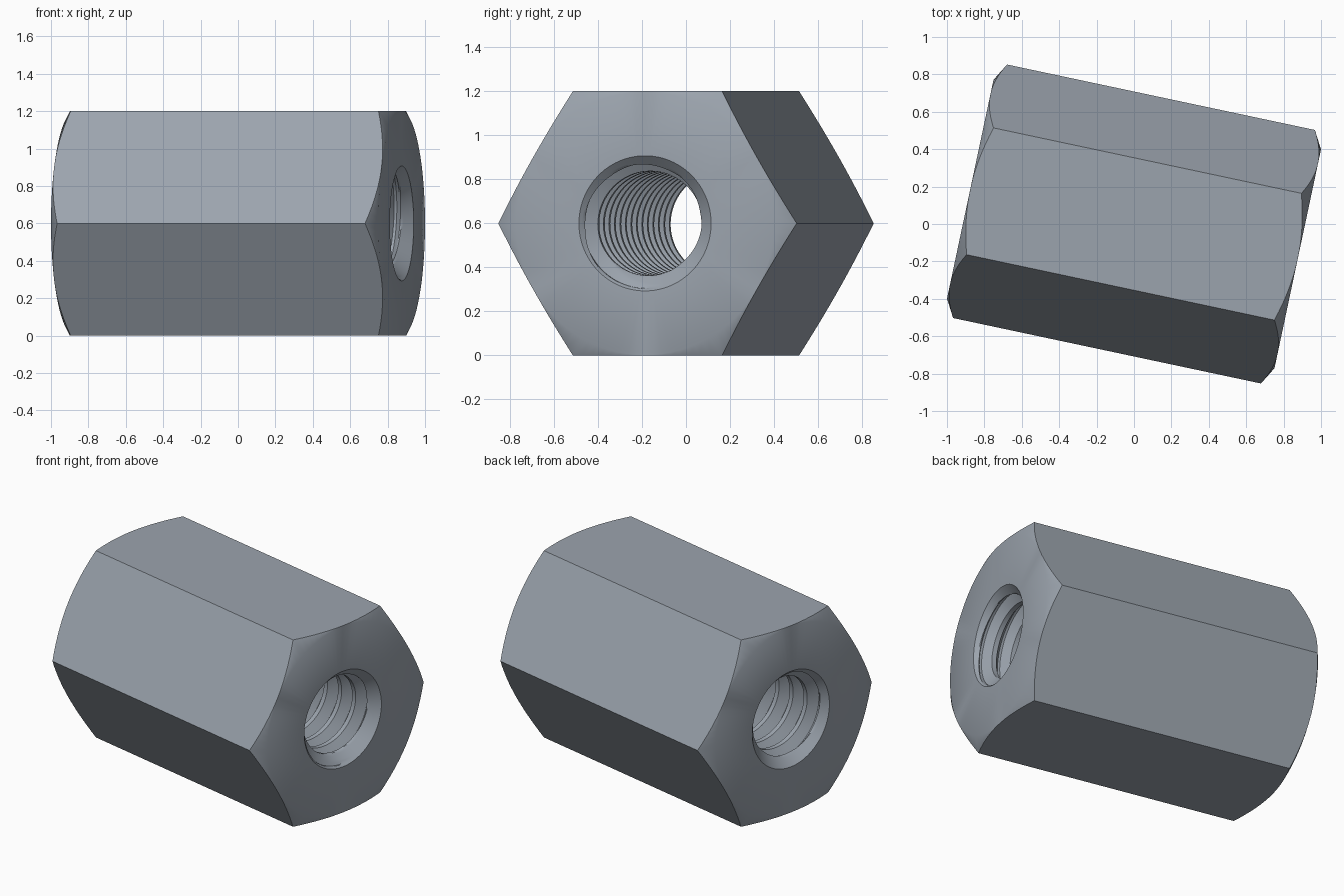
import bpy, bmesh
from math import sin, cos, tan, pi, radians, floor

if "Cube" in bpy.data.objects:
    bpy.data.objects.remove(bpy.data.objects["Cube"])

SIDES, PER_SIDE = 6, 16
N = SIDES * PER_SIDE
FLAT = 0.6           # centre to flat
HALF = 0.895         # half length
MINOR, MAJOR, PITCH = 0.237, 0.295, 0.12
SINK = 0.307         # countersink mouth radius
STEPS = 16           # rows per thread turn
TILT = radians(-12)


def point(bm, x, r, i):
    a = 2 * pi * i / N
    return bm.verts.new((x, r * cos(a), r * sin(a)))


def hex_radius(i):
    # corners fall on multiples of PER_SIDE
    a = 2 * pi * (i % PER_SIDE) / N
    return FLAT / cos(a - pi / SIDES)


def thread_radius(u):
    # flat crest, sloping flank, flat root, sloping flank
    u -= floor(u)
    if u < 0.25:
        return MINOR
    rise = min(1, (u - 0.25) / 0.3125, (1 - u) / 0.3125)
    return MINOR + (MAJOR - MINOR) * rise


def bore_radius(x, u):
    return max(thread_radius(u), SINK - (HALF - abs(x)))


def bridge(bm, a, b):
    for i in range(N):
        j = (i + 1) % N
        bm.faces.new((a[i], a[j], b[j], b[i]))


bm = bmesh.new()

# Chamfered end faces
rims = []
for s in (-1, 1):
    rim = [point(bm, s * (HALF - (hex_radius(i) - FLAT) * tan(pi / 6)),
                 hex_radius(i), i) for i in range(N)]
    shoulder = [point(bm, s * HALF, FLAT - 0.002, i) for i in range(N)]
    mouth = [point(bm, s * HALF, SINK, i) for i in range(N)]
    bridge(bm, rim, shoulder)
    bridge(bm, shoulder, mouth)
    rims.append(rim)

# Six flat sides
for k in range(SIDES):
    ids = [(k * PER_SIDE + i) % N for i in range(PER_SIDE + 1)]
    bm.faces.new([rims[0][i] for i in ids] + [rims[1][i] for i in reversed(ids)])

# Helical thread running into a countersink at each end
turns = int(HALF / PITCH) + 2
rows = []
for k in range(-turns * STEPS, turns * STEPS + 1):
    row = []
    for i in range(N + 1):
        x = PITCH * (k / STEPS + i / N)
        x = max(-HALF, min(HALF, x))
        row.append(point(bm, x, bore_radius(x, k / STEPS), i))
    rows.append(row)
for low, high in zip(rows, rows[1:]):
    for i in range(N):
        quad = (low[i], low[i + 1], high[i + 1], high[i])
        if max(v.co.x for v in quad) - min(v.co.x for v in quad) > 1e-6:
            bm.faces.new(quad)

bmesh.ops.remove_doubles(bm, verts=bm.verts, dist=0.0001)
bmesh.ops.delete(bm, geom=[v for v in bm.verts if not v.link_faces], context='VERTS')
bmesh.ops.recalc_face_normals(bm, faces=bm.faces)

mesh = bpy.data.meshes.new("coupling_nut")
bm.to_mesh(mesh)
bm.free()
nut = bpy.data.objects.new("coupling_nut", mesh)
bpy.context.collection.objects.link(nut)
nut.rotation_euler.z = TILT
nut.location.z = FLAT

# Steel grey
steel = bpy.data.materials.new("steel_grey")
steel.use_nodes = True
colour = (0.33, 0.37, 0.42, 1)
steel.diffuse_color = colour
steel.node_tree.nodes["Principled BSDF"].inputs["Base Color"].default_value = colour
mesh.materials.append(steel)

bpy.ops.object.select_all(action='DESELECT')
nut.select_set(True)
bpy.context.view_layer.objects.active = nut
bpy.ops.object.shade_smooth_by_angle(angle=radians(32))
